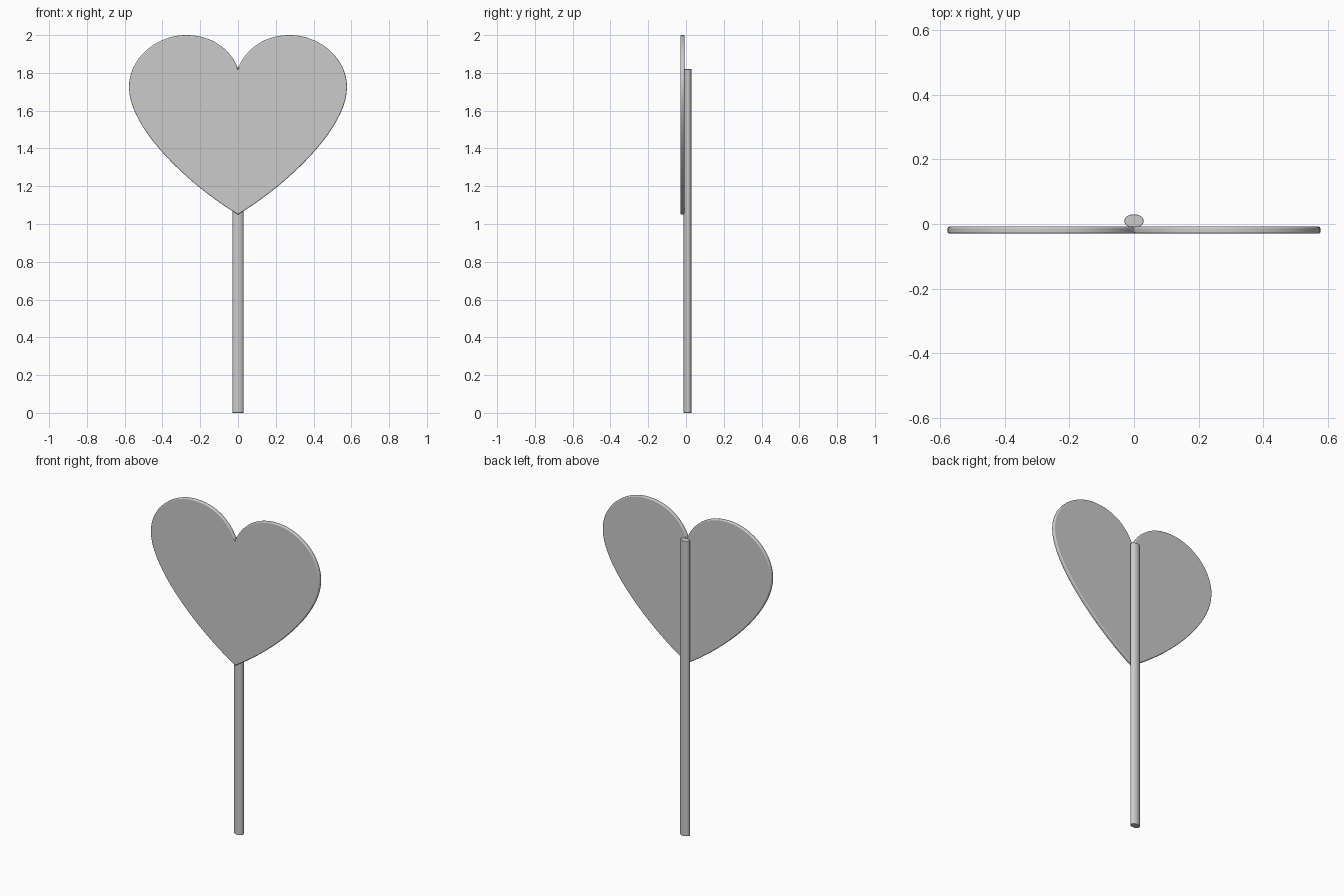
import bpy, bmesh, math
from mathutils import Vector
from mathutils.geometry import interpolate_bezier

if "Cube" in bpy.data.objects:
    bpy.data.objects.remove(bpy.data.objects["Cube"])


def smooth(obj, angle):
    bpy.ops.object.select_all(action='DESELECT')
    obj.select_set(True)
    bpy.context.view_layer.objects.active = obj
    bpy.ops.object.shade_smooth_by_angle(angle=math.radians(angle))


def add_bevel(obj, width, segments):
    mod = obj.modifiers.new("rounded_rim", 'BEVEL')
    mod.width = width
    mod.segments = segments
    mod.limit_method = 'ANGLE'
    mod.angle_limit = math.radians(75)


# Right half of the heart outline: bottom tip, side, lobe top, notch
SEGMENTS = [
    ((0, 1.05), (0.25, 1.20), (0.577, 1.50), (0.577, 1.725)),
    ((0.577, 1.725), (0.577, 1.88), (0.43, 2.0), (0.275, 2.0)),
    ((0.275, 2.0), (0.13, 2.0), (0.04, 1.92), (0, 1.825)),
]
half = []
for seg in SEGMENTS:
    a, b, c, d = [Vector((x, 0, z)) for x, z in seg]
    half += interpolate_bezier(a, b, c, d, 21)[:-1]
half.append(Vector((0, 0, 1.825)))
outline = half + [Vector((-p.x, 0, p.z)) for p in reversed(half[1:-1])]

# Heart board: thin plate with softly rounded rim
FRONT, BACK = -0.03, -0.008
bm = bmesh.new()
face = bm.faces.new([bm.verts.new((p.x, FRONT, p.z)) for p in outline])
ext = bmesh.ops.extrude_face_region(bm, geom=[face])
moved = [v for v in ext["geom"] if isinstance(v, bmesh.types.BMVert)]
bmesh.ops.translate(bm, verts=moved, vec=(0, BACK - FRONT, 0))
bmesh.ops.recalc_face_normals(bm, faces=bm.faces)
mesh = bpy.data.meshes.new("heart_board")
bm.to_mesh(mesh)
bm.free()
heart = bpy.data.objects.new("heart_board", mesh)
bpy.context.collection.objects.link(heart)
smooth(heart, 40)
add_bevel(heart, 0.006, 3)

# Stick: slightly flattened rod running up the back to the notch
bpy.ops.mesh.primitive_cylinder_add(vertices=32, radius=1, depth=1.82,
                                    location=(0, 0.009, 0.91))
stick = bpy.context.object
stick.name = "stick"
stick.scale = (0.03, 0.021, 1)
bpy.ops.object.transform_apply(location=False, rotation=False, scale=True)
smooth(stick, 40)
add_bevel(stick, 0.002, 2)
